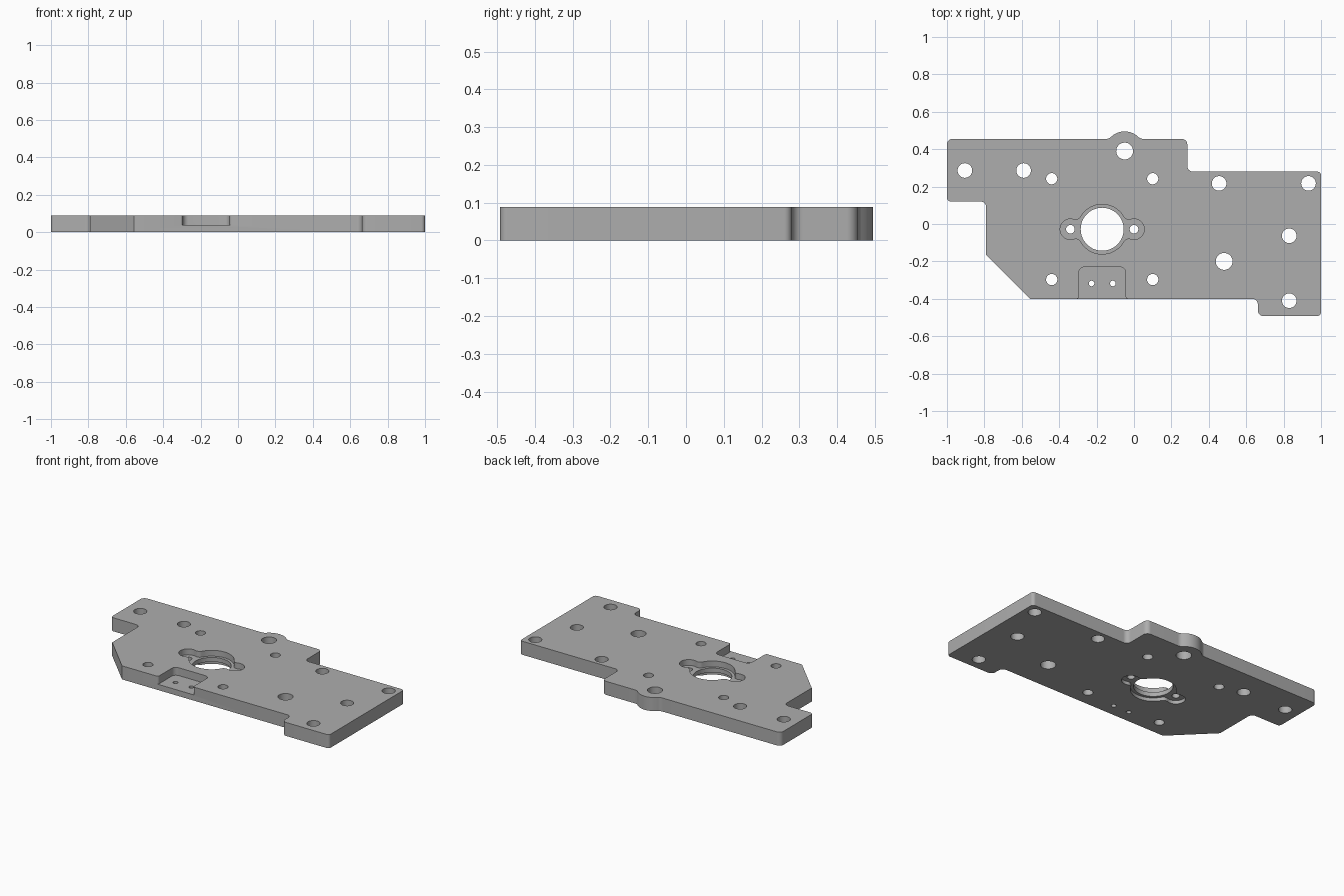
import bpy, bmesh
from math import atan2, cos, pi, radians, sin, sqrt, tan
from mathutils import Vector

THICK = 0.088

cube = bpy.data.objects.get("Cube")
if cube:
    bpy.data.objects.remove(cube, do_unlink=True)

mat = bpy.data.materials.new("machined grey")
mat.use_nodes = True
grey = (0.42, 0.42, 0.42, 1)
mat.diffuse_color = grey
mat.node_tree.nodes["Principled BSDF"].inputs["Base Color"].default_value = grey


def arc(cx, cy, r, a0, a1, n=10):
    return [(cx + r * cos(a0 + (a1 - a0) * i / n),
             cy + r * sin(a0 + (a1 - a0) * i / n)) for i in range(n + 1)]


def circle(cx, cy, r, n=48):
    return arc(cx, cy, r, 0, 2 * pi, n)[:-1]


def rounded(corners, n=10):
    """Closed outline whose corners (x, y, radius) are filleted."""
    out = []
    for i, (x, y, r) in enumerate(corners):
        p = Vector((x, y))
        if r == 0:
            out.append((x, y))
            continue
        a = (Vector(corners[i - 1][:2]) - p).normalized()
        b = (Vector(corners[(i + 1) % len(corners)][:2]) - p).normalized()
        half = a.angle(b) / 2
        c = p + (a + b).normalized() * r / sin(half)
        start, end = p + a * r / tan(half) - c, p + b * r / tan(half) - c
        a0 = atan2(start.y, start.x)
        sweep = (atan2(end.y, end.x) - a0 + pi) % (2 * pi) - pi
        out += arc(c.x, c.y, r, a0, a0 + sweep, n)
    return out


def solid(name, prisms):
    """One object made of vertical prisms (outline, z0, z1)."""
    bm = bmesh.new()
    for outline, z0, z1 in prisms:
        face = bm.faces.new([bm.verts.new((x, y, z0)) for x, y in outline])
        ext = bmesh.ops.extrude_face_region(bm, geom=[face])["geom"]
        for v in ext:
            if isinstance(v, bmesh.types.BMVert):
                v.co.z = z1
    bmesh.ops.recalc_face_normals(bm, faces=bm.faces)
    mesh = bpy.data.meshes.new(name)
    bm.to_mesh(mesh)
    bm.free()
    mesh.materials.append(mat)
    obj = bpy.data.objects.new(name, mesh)
    bpy.context.collection.objects.link(obj)
    return obj


# Plate outline, clockwise from the back right corner, with a lug on the back edge
R = 0.03
plate = solid("mounting_plate", [(rounded([
    (-1, 0.455, R), (-0.134, 0.455, 0.04), (-0.05, 0.536, 0.105),
    (0.034, 0.455, 0.04), (0.285, 0.455, R), (0.285, 0.28, R),
    (1, 0.28, 0.02), (1, -0.492, 0.02), (0.662, -0.492, R),
    (0.662, -0.4, R), (-0.555, -0.4, 0), (-0.79, -0.165, 0),
    (-0.79, 0.12, R), (-1, 0.12, 0.02)]), 0, THICK)])

# Eared recess around the bore: big circle, blend arc and ear, mirrored twice
BX, BY, EAR = -0.17, -0.028, 0.17
big, ear, blend = 0.133, 0.055, 0.03
fx = ((big + blend) ** 2 - (ear + blend) ** 2 + EAR ** 2) / (2 * EAR)
fy = sqrt((big + blend) ** 2 - fx ** 2)
t_big, t_ear = atan2(fy, fx), atan2(fy, fx - EAR)
quarter = (arc(0, 0, big, pi / 2, t_big)
           + arc(fx, fy, blend, t_big + pi, t_ear + pi)[1:]
           + arc(EAR, 0, ear, t_ear, 0)[1:])
right = quarter + [(x, -y) for x, y in quarter[-2::-1]]
left = [(-x, -y) for x, y in right[1:-1]]
recess = [(BX + x, BY + y) for x, y in right + left]

# Open pocket on the front edge with flared mouth
mouth = -0.4005
pocket = rounded([
    (-0.295, -0.23, R), (-0.045, -0.23, R), (-0.045, mouth, 0.015),
    (0.05, mouth, 0), (0.05, -0.5, 0), (-0.39, -0.5, 0),
    (-0.39, mouth, 0), (-0.295, mouth, 0.015)])

pockets = solid("pocket_cutter", [
    (recess, 0.05, 0.2), (recess, -0.1, 0.022), (pocket, 0.037, 0.2)])

# Through holes grouped by radius
holes = {
    0.115: [(BX, BY)],
    0.045: [(-0.05, 0.39), (0.482, -0.2)],
    0.039: [(-0.904, 0.286), (-0.59, 0.286), (0.455, 0.217),
            (0.933, 0.217), (0.83, -0.063), (0.83, -0.41)],
    0.03: [(x, y) for x in (-0.44, 0.1) for y in (0.242, -0.297)],
    0.023: [(BX - EAR, BY), (BX + EAR, BY)],
    0.015: [(-0.227, -0.318), (-0.113, -0.318)],
}
drills = solid("drill_cutter", [
    (circle(x, y, r), -0.2, 0.3) for r, spots in holes.items() for x, y in spots])

# Cut, then discard the cutters
bpy.context.view_layer.objects.active = plate
for cutter in (pockets, drills):
    cutter.hide_render = True
    mod = plate.modifiers.new(cutter.name, "BOOLEAN")
    mod.operation, mod.solver, mod.object = "DIFFERENCE", "EXACT", cutter
    bpy.ops.object.modifier_apply(modifier=mod.name)
    bpy.data.objects.remove(cutter, do_unlink=True)

bpy.ops.object.select_all(action="DESELECT")
plate.select_set(True)
bpy.ops.object.shade_smooth_by_angle(angle=radians(30))
